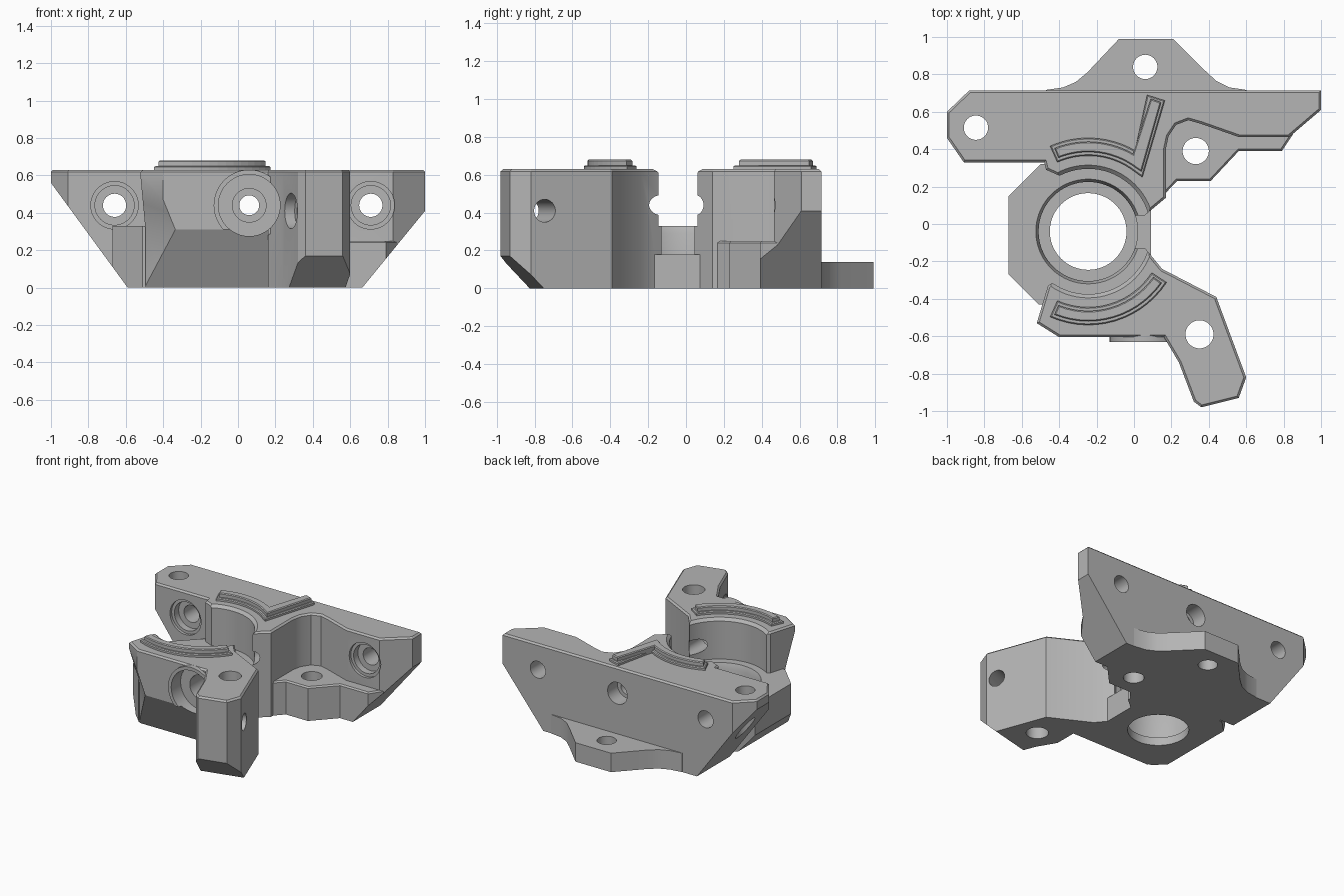
import bpy, bmesh
from math import radians, cos, sin, atan2
from mathutils import Vector, Matrix

if "Cube" in bpy.data.objects:
    bpy.data.objects.remove(bpy.data.objects["Cube"])

grey = bpy.data.materials.new("plain_grey")
grey.use_nodes = True
colour = (0.46, 0.46, 0.46, 1)
grey.diffuse_color = colour
grey.node_tree.nodes["Principled BSDF"].inputs["Base Color"].default_value = colour

CX, CY = -0.245, -0.04      # bore centre
TOP = 0.63


def finish(name, bm):
    bmesh.ops.recalc_face_normals(bm, faces=bm.faces[:])
    mesh = bpy.data.meshes.new(name)
    bm.to_mesh(mesh)
    bm.free()
    ob = bpy.data.objects.new(name, mesh)
    bpy.context.collection.objects.link(ob)
    mesh.materials.append(grey)
    return ob


def prism(name, outline, z0, z1, chamfer=0.0):
    """Extruded outline with an optional chamfer round the top."""
    bm = bmesh.new()
    face = bm.faces.new([bm.verts.new((x, y, z0)) for x, y in outline])
    new = bmesh.ops.extrude_face_region(bm, geom=[face])["geom"]
    bmesh.ops.translate(bm, vec=(0, 0, z1 - z0),
                        verts=[g for g in new if isinstance(g, bmesh.types.BMVert)])
    bmesh.ops.recalc_face_normals(bm, faces=bm.faces[:])
    if chamfer:
        rim = [e for e in bm.edges if all(v.co.z > z1 - 1e-5 for v in e.verts)]
        bmesh.ops.bevel(bm, geom=rim, offset=chamfer, segments=1, affect='EDGES')
    return finish(name, bm)


def hull(name, points):
    bm = bmesh.new()
    for p in points:
        bm.verts.new(p)
    bmesh.ops.convex_hull(bm, input=bm.verts[:])
    return finish(name, bm)


def rod(name, a, b, r):
    """Cylinder from point a to point b."""
    a, b = Vector(a), Vector(b)
    rot = (b - a).to_track_quat('Z', 'Y').to_matrix().to_4x4()
    bm = bmesh.new()
    bmesh.ops.create_cone(bm, cap_ends=True, segments=48, radius1=r, radius2=r,
                          depth=(b - a).length,
                          matrix=Matrix.Translation((a + b) / 2) @ rot)
    return finish(name, bm)


def lathe(name, profile, cx, cy, steps=72):
    bm = bmesh.new()
    rings = [[bm.verts.new((cx + r * cos(radians(360 * i / steps)),
                            cy + r * sin(radians(360 * i / steps)), z))
              for i in range(steps)] for r, z in profile]
    for lo, hi in zip(rings, rings[1:]):
        for i in range(steps):
            j = (i + 1) % steps
            bm.faces.new((lo[i], lo[j], hi[j], hi[i]))
    bm.faces.new(rings[0])
    bm.faces.new(rings[-1])
    return finish(name, bm)


def arc(r, a0, a1, n=14):
    return [(CX + r * cos(radians(a0 + (a1 - a0) * i / n)),
             CY + r * sin(radians(a0 + (a1 - a0) * i / n))) for i in range(n + 1)]


def combine(body, tool, op):
    mod = body.modifiers.new(op, 'BOOLEAN')
    mod.operation, mod.object, mod.solver = op, tool, 'EXACT'
    bpy.context.view_layer.objects.active = body
    bpy.ops.object.modifier_apply(modifier=mod.name)
    bpy.data.objects.remove(tool)


# Long rear bar, reaching forward to the bore
body = prism("bracket_body", [
    (-1, 0.46), (-0.91, 0.33), (-0.48, 0.33), (-0.47, 0.29), (-0.38, 0.25),
    (-0.25, 0.1), (-0.05, 0.1), (0.05, 0.04), (0.17, 0.14), (0.17, 0.4),
    (0.185, 0.47), (0.225, 0.53), (0.29, 0.555), (0.36, 0.535), (0.56, 0.465),
    (0.83, 0.465), (1, 0.61), (1, 0.715), (-0.88, 0.715), (-1, 0.6)], 0, TOP, 0.012)

# Front block with the angled leg
front = prism("front_block", [
    (-0.46, -0.33), (-0.52, -0.53), (-0.4, -0.605), (0.16, -0.605), (0.24, -0.74),
    (0.32, -0.95), (0.36, -0.98), (0.56, -0.93), (0.6, -0.82), (0.44, -0.39),
    (0.15, -0.24), (0.06, -0.13), (-0.05, -0.16), (-0.25, -0.2)], 0, TOP, 0.012)

# Low pieces: bore base, threshold, platform, rear ear
base = prism("bore_base", [
    (-0.67, -0.27), (-0.67, 0.15), (-0.5, 0.32), (0, 0.32), (0.05, 0.05),
    (0.05, -0.13), (0, -0.43), (-0.51, -0.43)], 0, 0.33)
sill = prism("bore_sill", [(-0.1, -0.25), (0.09, -0.2), (0.09, 0.1), (-0.1, 0.2)], 0, 0.18)
platform = prism("platform", [
    (0, 0.12), (0.06, 0.05), (0.23, 0.23), (0.41, 0.23), (0.56, 0.39),
    (0.79, 0.39), (0.85, 0.48), (0.85, 0.6), (0, 0.6)], 0, 0.25, 0.01)
ear = prism("rear_ear", [
    (-0.48, 0.7), (-0.47, 0.717), (-0.38, 0.73), (-0.31, 0.76), (-0.25, 0.81),
    (-0.08, 0.99), (0.21, 0.99), (0.38, 0.82), (0.44, 0.765), (0.51, 0.73),
    (0.6, 0.717), (0.61, 0.7)], 0, 0.14)
boss = rod("front_boss", (0.06, -0.63, 0.44), (0.06, -0.5, 0.44), 0.19)
for part in (front, base, sill, platform, ear, boss):
    combine(body, part, 'UNION')

cutters = []
# Stepped bore and the side opening
cutters.append(lathe("bore_cut", [
    (0.205, -0.1), (0.205, 0.06), (0.265, 0.06), (0.265, 0.29), (0.28, 0.33),
    (0.335, 0.33), (0.335, 0.61), (0.36, 0.635), (0.36, 0.8)], CX, CY))
cutters.append(prism("opening_cut", [(-0.1, -0.13), (0.2, -0.13), (0.2, 0.045),
                                     (-0.1, 0.045)], 0.18, 0.8))

# Sloping undersides at both ends
for s, x_hi, z_hi, x_lo in ((-1, 1, 0.56, 0.59), (1, 1, 0.41, 0.665)):
    k = (x_hi - x_lo) / z_hi
    cutters.append(hull("end_slope_cut", [
        (s * x, y, z) for y in (-0.45, 1.2) for x, z in
        ((x_lo - 0.2 * k, -0.2), (x_hi + 0.2 * k, z_hi + 0.2), (1.6, -0.2))]))

# Sloping underside of the front block and its side corner
cutters.append(hull("front_slope_cut", [
    (x, y, z) for x in (-0.9, 0.16) for y, z in
    ((-0.387, -0.1), (-0.605, 0.31), (-0.7, 0.31), (-0.7, -0.1))]))
cutters.append(hull("corner_cut", [
    (-0.84, -0.1, -0.1), (-0.1, -0.84, -0.1), (-0.84, -0.1, 0.31), (-0.1, -0.84, 0.31),
    (-0.9, -0.9, -0.1), (-0.9, -0.15, 0.58), (-0.15, -0.9, 0.58), (-0.9, -0.9, 0.58)]))

# Chamfer under the foot of the leg
out, side, tip = Vector((0.24, -0.97, 0)), Vector((0.97, 0.24, 0)), Vector((0.46, -0.955, 0))
cutters.append(hull("foot_cut", [
    tip + side * w + out * d + Vector((0, 0, z)) for w in (-0.25, 0.3)
    for d, z in ((-0.27, -0.1), (0.1, 0.27), (0.1, -0.1))]))

# Vertical screw holes
for x, y, r in ((-0.845, 0.515, 0.065), (0.06, 0.84, 0.065),
                (0.33, 0.39, 0.07), (0.35, -0.59, 0.075)):
    cutters.append(rod("screw_cut", (x, y, -0.1), (x, y, 0.8), r))

# Counterbored holes through the bar
for x, face in ((-0.66, 0.33), (0.71, 0.465)):
    cutters.append(rod("bar_hole_cut", (x, 0.2, 0.44), (x, 0.9, 0.44), 0.062))
    cutters.append(rod("bar_recess_cut", (x, face - 0.1, 0.44), (x, face + 0.02, 0.44), 0.127))
    cutters.append(rod("bar_seat_cut", (x, face - 0.1, 0.44), (x, face + 0.07, 0.44), 0.105))

# Long passage from the boss to the rear face
for y0, y1, r in ((-0.8, -0.52, 0.165), (-0.8, -0.35, 0.09), (-0.8, 0.9, 0.053),
                  (0.6, 0.9, 0.08)):
    cutters.append(rod("passage_cut", (0.06, y0, 0.44), (0.06, y1, 0.44), r))

# Cross hole through the leg
across = Vector((0.937, 0.35, 0))
mid = Vector((0.43, -0.8, 0.41))
cutters.append(rod("leg_hole_cut", mid - across * 0.4, mid + across * 0.4, 0.06))
cutters.append(rod("leg_recess_cut", mid - across * 0.4, mid - across * 0.1, 0.095))

for cutter in cutters:
    combine(body, cutter, 'DIFFERENCE')

# Stepped ridges on the top faces
for name, grow, z in (("step", 0.0, 0.65), ("crest", 0.02, 0.68)):
    g = grow
    prism("rear_ridge_" + name,
          arc(0.5 - g, 114 - 2 * g / 0.02, 60) +
          [(0.07 + g, 0.69 - g), (0.165 - g, 0.66 - g / 2), (0.045 - g / 4, 0.25 + g * 1.5)] +
          arc(0.405 + g, 52, 114 - 2 * g / 0.02), TOP - 0.01, z, 0.006)
    prism("front_ridge_" + name,
          arc(0.5 - g, 246 + 2 * g / 0.02, 327 - 2 * g / 0.02) +
          arc(0.405 + g, 327 - 2 * g / 0.02, 246 + 2 * g / 0.02), TOP - 0.01, z, 0.006)

# Smooth the round surfaces, keep the edges sharp
bpy.ops.object.select_all(action='DESELECT')
body.select_set(True)
bpy.context.view_layer.objects.active = body
bpy.ops.object.shade_smooth_by_angle(angle=radians(25))
